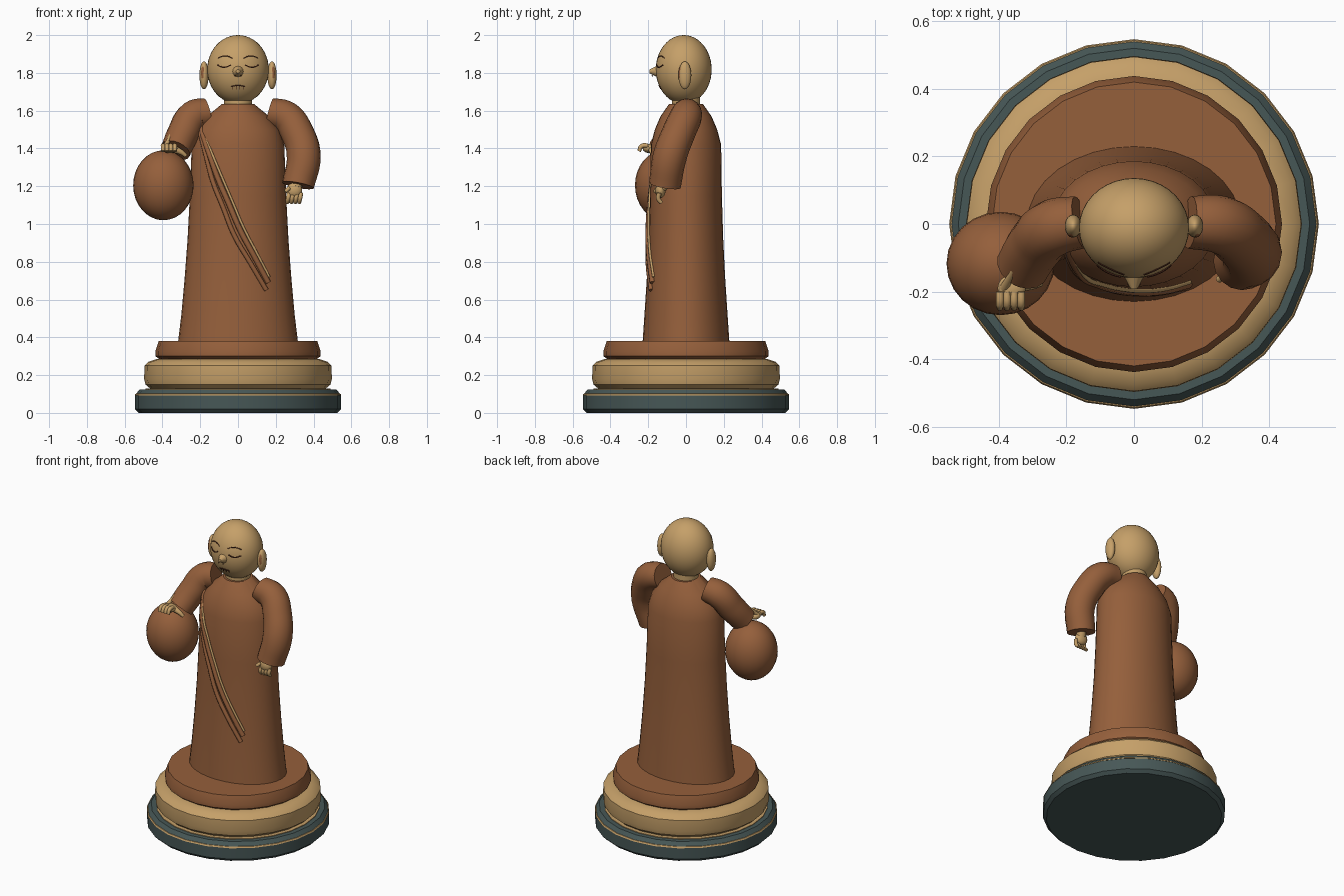
import bpy, bmesh, math
from mathutils import Vector

if "Cube" in bpy.data.objects:
    bpy.data.objects.remove(bpy.data.objects["Cube"])


def material(name, rgb):
    m = bpy.data.materials.new(name)
    m.diffuse_color = (*rgb, 1)
    m.use_nodes = True
    m.node_tree.nodes["Principled BSDF"].inputs["Base Color"].default_value = m.diffuse_color
    return m


BROWN = material("robe brown", (0.30, 0.115, 0.044))
GOLD = material("warm gold", (0.56, 0.35, 0.14))
SLATE = material("dark slate", (0.062, 0.095, 0.093))
DARK = material("dark line brown", (0.07, 0.02, 0.01))


def finish(ob, mat, angle=40):
    ob.data.materials.clear()
    ob.data.materials.append(mat)
    bpy.ops.object.select_all(action='DESELECT')
    ob.select_set(True)
    bpy.context.view_layer.objects.active = ob
    bpy.ops.object.shade_smooth_by_angle(angle=math.radians(angle))
    return ob


def loft(name, rings, mat, seg=24, angle=35):
    """Stack of elliptical rings (rx, ry, z) with capped ends."""
    bm = bmesh.new()
    loops = []
    for rx, ry, z in rings:
        loops.append([bm.verts.new((rx * math.sin(2 * math.pi * i / seg),
                                    -ry * math.cos(2 * math.pi * i / seg), z)) for i in range(seg)])
    for a, b in zip(loops, loops[1:]):
        for i in range(seg):
            j = (i + 1) % seg
            bm.faces.new((a[i], a[j], b[j], b[i]))
    bm.faces.new(loops[0][::-1])
    bm.faces.new(loops[-1])
    me = bpy.data.meshes.new(name)
    bm.to_mesh(me)
    bm.free()
    ob = bpy.data.objects.new(name, me)
    bpy.context.collection.objects.link(ob)
    return finish(ob, mat, angle)


def ball(name, loc, size, mat, rot=(0, 0, 0), seg=24):
    bpy.ops.mesh.primitive_uv_sphere_add(segments=seg, ring_count=seg * 2 // 3, location=loc, rotation=rot)
    ob = bpy.context.object
    ob.name = name
    ob.scale = size
    return finish(ob, mat, 180)


def tube(name, pts, mat, res=4, steps=6):
    """Smooth tube through points (x, y, z, radius)."""
    cu = bpy.data.curves.new(name, 'CURVE')
    cu.dimensions = '3D'
    cu.bevel_depth = 1
    cu.bevel_resolution = res
    cu.resolution_u = steps
    cu.use_fill_caps = True
    sp = cu.splines.new('BEZIER')
    sp.bezier_points.add(len(pts) - 1)
    for bp, (x, y, z, r) in zip(sp.bezier_points, pts):
        bp.co = (x, y, z)
        bp.radius = r
        bp.handle_left_type = bp.handle_right_type = 'AUTO'
    ob = bpy.data.objects.new(name, cu)
    bpy.context.collection.objects.link(ob)
    bpy.ops.object.select_all(action='DESELECT')
    ob.select_set(True)
    bpy.context.view_layer.objects.active = ob
    bpy.ops.object.convert(target='MESH')
    return finish(bpy.context.object, mat, 50)


def disc(name, prof, mat):
    return loft(name, [(r, r, z) for r, z in prof], mat, 24, 30)


# Stepped round pedestal
disc("base_plinth", [(0.525, 0), (0.545, 0.02), (0.545, 0.095), (0.52, 0.125)], SLATE)
disc("plinth_stripe", [(0.535, 0.09), (0.547, 0.092), (0.543, 0.101), (0.53, 0.103)], GOLD)
disc("plinth_top_trim", [(0.49, 0.12), (0.49, 0.129)], GOLD)
disc("middle_tier", [(0.46, 0.125), (0.49, 0.15), (0.497, 0.18), (0.495, 0.25), (0.475, 0.27), (0.43, 0.285)], GOLD)
disc("upper_tier", [(0.41, 0.28), (0.437, 0.30), (0.438, 0.325), (0.42, 0.38)], BROWN)

# Robe
ROBE = [(0.318, 0.23, 0.37), (0.30, 0.22, 0.52), (0.282, 0.207, 0.72), (0.267, 0.197, 0.92),
        (0.255, 0.19, 1.15), (0.245, 0.186, 1.42), (0.22, 0.165, 1.50), (0.165, 0.135, 1.57), (0.085, 0.09, 1.635)]
loft("robe", ROBE, BROWN, 32, 40)


def robe_front(x, z):
    for (ax, ay, az), (bx, by, bz) in zip(ROBE, ROBE[1:]):
        if az <= z <= bz:
            t = (z - az) / (bz - az)
            rx, ry = ax + t * (bx - ax), ay + t * (by - ay)
            return -ry * math.sqrt(max(0.1, 1 - (x / rx) ** 2))


# Diagonal sash folds lying on the robe
FOLDS = [("sash_edge", GOLD, 0.007, [(-0.20, 1.52), (-0.09, 1.26), (0.03, 0.98), (0.165, 0.72)]),
         ("sash_fold_upper", BROWN, 0.015, [(-0.20, 1.51), (-0.11, 1.25), (0.01, 0.97), (0.16, 0.69)]),
         ("sash_fold_lower", BROWN, 0.013, [(-0.205, 1.50), (-0.135, 1.23), (-0.02, 0.94), (0.15, 0.65)])]
for name, mat, r, path in FOLDS:
    pts = []
    for (ax, az), (bx, bz) in zip(path, path[1:]):
        for t in (0, 0.5):
            x, z = ax + t * (bx - ax), az + t * (bz - az)
            pts.append((x, robe_front(x, z) - 0.004, z, r))
    x, z = path[-1]
    pts.append((x, robe_front(x, z) - 0.004, z, r))
    tube(name, pts, mat, 2, 4)

# Sleeves
tube("lowered_sleeve", [(0.165, 0.005, 1.59, 0.078), (0.255, -0.002, 1.565, 0.086), (0.315, -0.04, 1.48, 0.088),
                        (0.348, -0.085, 1.36, 0.09), (0.318, -0.112, 1.205, 0.085)], BROWN, 6)
tube("raised_sleeve", [(-0.16, 0.005, 1.59, 0.078), (-0.235, -0.01, 1.57, 0.085), (-0.29, -0.06, 1.48, 0.084),
                       (-0.33, -0.125, 1.39, 0.08)], BROWN, 6)

# Carried round sack
ball("sack", (-0.395, -0.117, 1.205), (0.16, 0.153, 0.185), BROWN)

# Raised hand gripping the sack
ball("raised_palm", (-0.362, -0.19, 1.40), (0.042, 0.04, 0.025), GOLD, seg=16)
for i in range(4):
    x = -0.397 + i * 0.021
    tube(f"raised_finger_{i}", [(x, -0.20, 1.415, 0.012), (x, -0.236, 1.412, 0.012),
                                (x, -0.248, 1.385, 0.010)], GOLD, 2, 3)
tube("raised_thumb", [(-0.385, -0.19, 1.41, 0.013), (-0.365, -0.155, 1.45, 0.011),
                      (-0.35, -0.125, 1.485, 0.008)], GOLD, 2, 3)
tube("raised_wrist", [(-0.35, -0.18, 1.40, 0.022), (-0.30, -0.18, 1.38, 0.014), (-0.275, -0.175, 1.36, 0.01)], GOLD, 2, 3)

# Lowered hand
tube("lowered_wrist", [(0.315, -0.11, 1.23, 0.03), (0.305, -0.13, 1.19, 0.03)], GOLD, 3, 2)
ball("lowered_palm", (0.298, -0.135, 1.178), (0.042, 0.027, 0.04), GOLD, seg=16)
for i in range(4):
    x = 0.265 + i * 0.021
    tube(f"lowered_finger_{i}", [(x + 0.006, -0.14, 1.165, 0.012), (x, -0.147, 1.135, 0.012),
                                 (x - 0.004, -0.13, 1.112, 0.010)], GOLD, 2, 3)
tube("lowered_thumb", [(0.27, -0.15, 1.19, 0.012), (0.25, -0.165, 1.17, 0.010)], GOLD, 2, 2)

# Neck and head
loft("neck", [(0.075, 0.075, 1.60), (0.075, 0.075, 1.69)], GOLD)
HC, HR = Vector((0, -0.012, 1.818)), Vector((0.163, 0.148, 0.182))
ball("head", HC, HR, GOLD, seg=36)


def face_y(x, z):
    return HC.y - HR.y * math.sqrt(1 - (x / HR.x) ** 2 - ((z - HC.z) / HR.z) ** 2)


# Nose
bpy.ops.mesh.primitive_cone_add(vertices=16, radius1=0.042, radius2=0.010, depth=0.06,
                                location=(0, -0.162, 1.808), rotation=(math.pi / 2, 0, 0))
bpy.context.object.name = "nose"
finish(bpy.context.object, GOLD, 60)


def face_line(name, cx, z, half, bow, r=0.003):
    pts = []
    for i in range(5):
        u = i / 2 - 1
        x, zz = cx + u * half, z + bow * (1 - u * u)
        pts.append((x, face_y(x, zz) - 0.001, zz, r))
    tube(name, pts, DARK, 1, 3)


# Closed eyes, brows, nostrils, ears
for s, side in ((-1, "left"), (1, "right")):
    face_line(f"eye_{side}", s * 0.074, 1.842, 0.035, -0.012, 0.0035)
    face_line(f"brow_{side}", s * 0.068, 1.878, 0.038, 0.012, 0.0025)
    ball(f"nostril_{side}", (s * 0.016, -0.178, 1.784), (0.004, 0.004, 0.004), DARK, seg=9)
    ball(f"ear_{side}", (s * 0.18, -0.006, 1.787), (0.025, 0.034, 0.074), GOLD, seg=18)
    ball(f"ear_hollow_{side}", (s * 0.184, -0.026, 1.793), (0.013, 0.014, 0.045), BROWN, seg=12)

# Mouth with small corner ticks
face_line("mouth", 0, 1.728, 0.035, 0.005)
for x in (-0.028, -0.009, 0.009, 0.028):
    tube("mouth_tick", [(x, face_y(x, 1.729) - 0.001, 1.729, 0.002),
                        (x, face_y(x, 1.714) - 0.001, 1.714, 0.002)], DARK, 1, 1)
